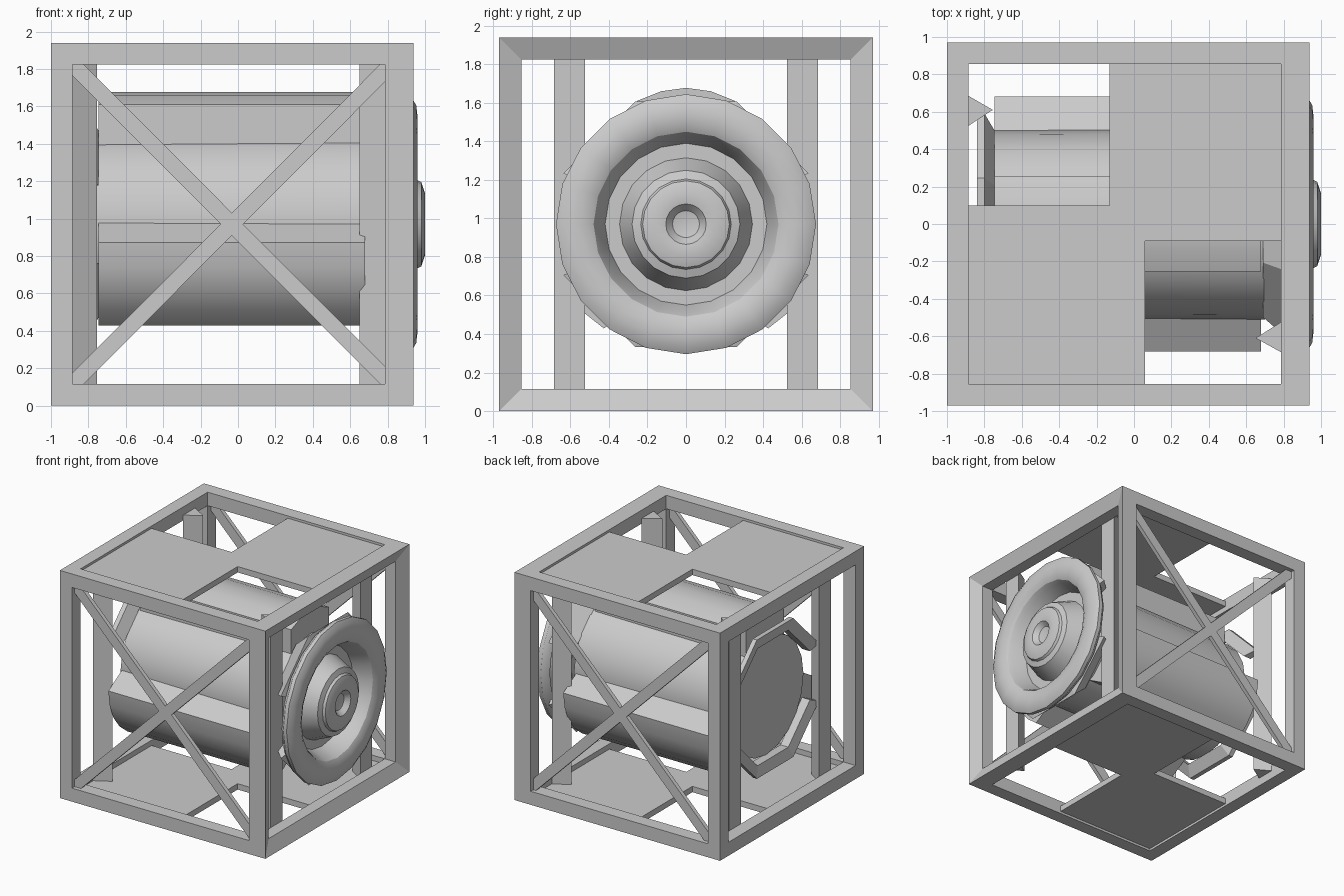
import bpy, bmesh, math
from mathutils import Vector, Matrix

if "Cube" in bpy.data.objects:
    bpy.data.objects.remove(bpy.data.objects["Cube"])

grey = bpy.data.materials.new("light_grey")
grey.diffuse_color = (0.6, 0.6, 0.6, 1)
grey.use_nodes = True
grey.node_tree.nodes["Principled BSDF"].inputs["Base Color"].default_value = grey.diffuse_color
CZ = 0.97          # height of the barrel axis
X0, X1 = -0.885, 0.785   # inner faces of the end frames
IN, OUT = 0.855, 0.97    # inner and outer half width of the frame


def finish(name, bm, smooth=False):
    bmesh.ops.remove_doubles(bm, verts=bm.verts, dist=1e-5)
    bmesh.ops.recalc_face_normals(bm, faces=bm.faces)
    me = bpy.data.meshes.new(name)
    bm.to_mesh(me)
    bm.free()
    me.materials.append(grey)
    ob = bpy.data.objects.new(name, me)
    bpy.context.collection.objects.link(ob)
    if smooth:
        bpy.ops.object.select_all(action='DESELECT')
        ob.select_set(True)
        bpy.context.view_layer.objects.active = ob
        bpy.ops.object.shade_smooth_by_angle(angle=math.radians(32))
    return ob


def box(name, lo, hi):
    bm = bmesh.new()
    lo, hi = Vector(lo), Vector(hi)
    m = Matrix.Translation((lo + hi) / 2) @ Matrix.Diagonal((*(hi - lo), 1))
    bmesh.ops.create_cube(bm, size=1, matrix=m)
    return finish(name, bm)


def lathe(name, pts, n, phase=0.0, closed=False, smooth=False, skip=()):
    """Turn (x, radius) points about the barrel axis, leaving out skipped segments."""
    bm = bmesh.new()
    rings = []
    for x, r in pts:
        rings.append([bm.verts.new((x, r * math.cos(a), CZ + r * math.sin(a)))
                      for a in (phase + 2 * math.pi * i / n for i in range(n))])
    for k in range(len(pts) if closed else len(pts) - 1):
        a, b = rings[k], rings[(k + 1) % len(pts)]
        for i in range(n):
            if i not in skip:
                j = (i + 1) % n
                bm.faces.new((a[i], a[j], b[j], b[i]))
    bmesh.ops.dissolve_degenerate(bm, dist=1e-5, edges=bm.edges)
    if skip:
        bmesh.ops.holes_fill(bm, edges=[e for e in bm.edges if e.is_boundary], sides=0)
    return finish(name, bm, smooth)


def prism(name, pts, offset, smooth=False):
    """Extrude a flat outline by a vector."""
    bm = bmesh.new()
    f = bm.faces.new([bm.verts.new(p) for p in pts])
    new = bmesh.ops.extrude_face_region(bm, geom=[f], use_keep_orig=True)["geom"]
    for v in new:
        if isinstance(v, bmesh.types.BMVert):
            v.co += Vector(offset)
    return finish(name, bm, smooth)


# End frames (the right one has slightly sloped borders) and the long rails
q = math.sqrt(2)
lathe("left_frame", [(-1, OUT * q), (-1, IN * q), (X0, IN * q), (X0, OUT * q)],
      4, math.pi / 4, closed=True)
lathe("right_frame", [(0.937, OUT * q), (0.887, IN * q), (X1, IN * q), (X1, OUT * q)],
      4, math.pi / 4, closed=True)
for side in (-1, 1):
    y = sorted((side * IN, side * OUT))
    for label, z in (("lower", (0, 0.115)), ("upper", (1.825, 1.94))):
        box(label + "_rail", (X0, y[0], z[0]), (X1, y[1], z[1]))

# Crossed braces on front and back, their ends buried in the frame
h = 0.06
for side in (-1, 1):
    for flip in (0, 1):
        za, zb = (1.88, 0.06) if flip else (0.06, 1.88)
        s = -h if flip else h
        xa, xb, y = -0.94, 0.875, side * 0.935
        prism("cross_brace",
              [(xa, y, za), (xa + h, y, za), (xb, y, zb - s),
               (xb, y, zb), (xb - h, y, zb), (xa, y, za + s)],
              (0, -side * 0.035, 0))

# Triangular pillars inside each end frame
for side in (-1, 1):
    for x, apex in ((X0, -0.755), (X1, 0.65)):
        prism("pillar", [(x, side * 0.525, 0.07), (x, side * 0.685, 0.07),
                         (apex, side * 0.61, 0.07)], (0, 0, 1.8))

# Stepped cover plates, top and bottom
steps = [(X0, -IN), (0.06, -IN), (0.06, -0.09), (X1, -0.09),
         (X1, IN), (-0.13, IN), (-0.13, 0.1), (X0, 0.1)]
for label, z in (("top", 1.87), ("bottom", 0.02)):
    prism(label + "_plate", [(x, y, z) for x, y in steps], (0, 0, 0.05))

# Round core with three tanks spaced evenly around it
lathe("core", [(-0.757, 0), (-0.757, 0.5), (0.70, 0.51), (0.70, 0)], 20, smooth=True)
tank = [(-0.255, 0.40), (-0.255, 0.64), (-0.13, 0.69), (0, 0.708),
        (0.13, 0.69), (0.255, 0.64), (0.255, 0.40)]
for label, deg in (("top", 0), ("front", 120), ("back", -120)):
    c, s = math.cos(math.radians(deg)), math.sin(math.radians(deg))
    prism(label + "_tank", [(-0.745, u * c - r * s, CZ + u * s + r * c) for u, r in tank],
          (1.425, 0, 0), True)

# Octagonal collars, open at the sides
o = math.pi / 8
lathe("left_collar", [(-0.745, 0.54), (-0.80, 0.64), (-0.84, 0.64), (-0.82, 0.54)],
      8, o, closed=True, skip=(3, 7))
lathe("right_collar", [(0.69, 0.54), (0.85, 0.69), (0.87, 0.62), (0.85, 0.52)],
      8, o, closed=True, skip=(3, 7))

# Rounded outer ring with recess, cone and dished nozzle
lathe("outer_ring_and_nozzle",
      [(0.85, 0.62), (0.87, 0.655), (0.90, 0.675), (0.93, 0.675), (0.953, 0.635),
       (0.96, 0.575), (0.955, 0.52), (0.935, 0.48), (0.90, 0.46), (0.79, 0.42),
       (0.79, 0.345), (0.945, 0.28), (0.96, 0.235), (0.98, 0.225), (1.0, 0.165),
       (0.99, 0.105), (0.95, 0.07), (0.935, 0)], 20, smooth=True)
